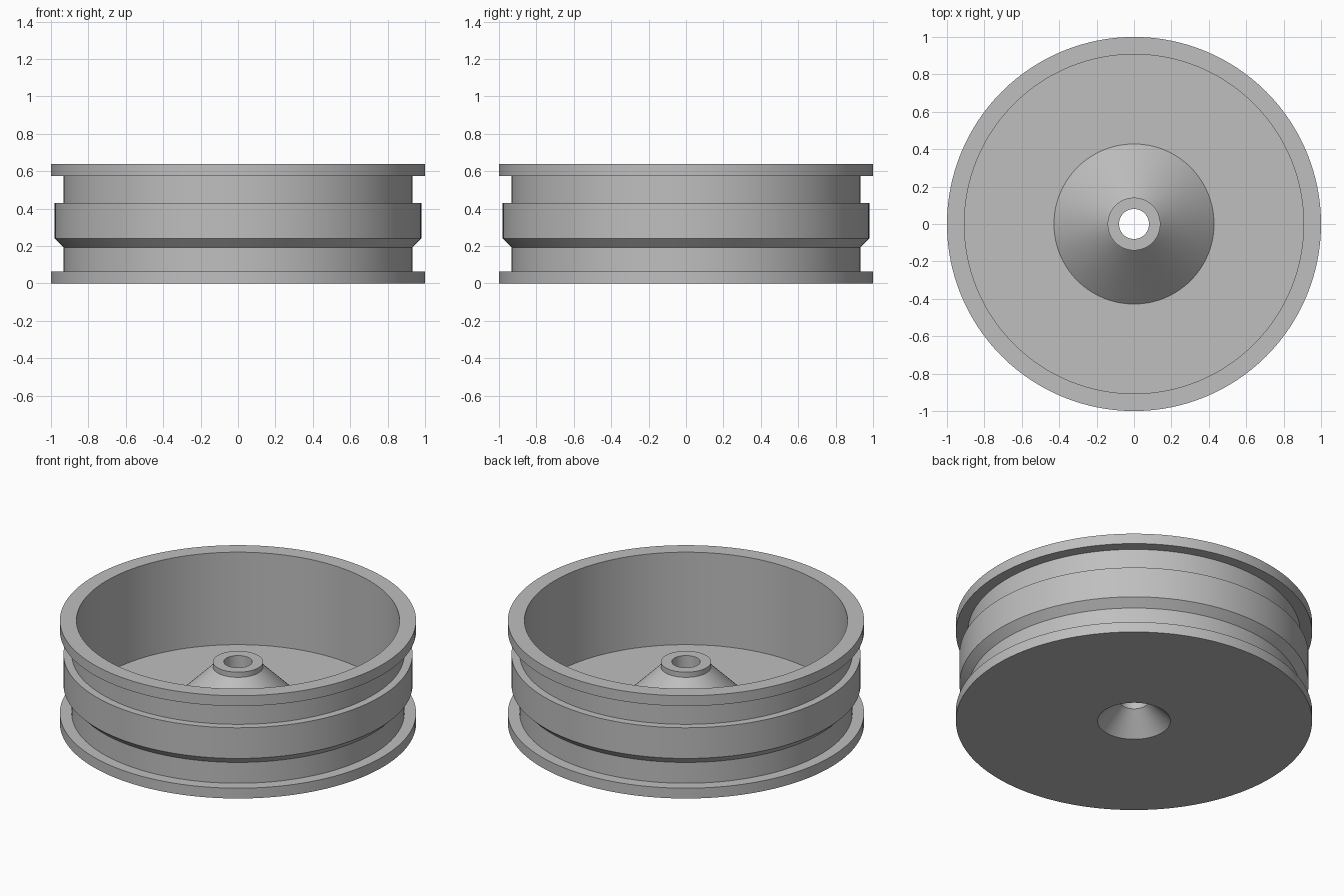
import bpy
import bmesh
import math

cube = bpy.data.objects.get("Cube")
if cube:
    bpy.data.objects.remove(cube)

SEGMENTS = 128

grey = bpy.data.materials.new("plain_grey")
grey.use_nodes = True
colour = (0.52, 0.52, 0.52, 1)
grey.diffuse_color = colour
grey.node_tree.nodes["Principled BSDF"].inputs["Base Color"].default_value = colour


def lathe(name, profile):
    """Spin a closed (radius, height) profile around the z axis."""
    bm = bmesh.new()
    verts = [bm.verts.new((r, 0, z)) for r, z in profile]
    edges = [bm.edges.new((v, verts[(i + 1) % len(verts)])) for i, v in enumerate(verts)]
    bmesh.ops.spin(bm, geom=verts + edges, cent=(0, 0, 0), axis=(0, 0, 1),
                   angle=math.tau, steps=SEGMENTS, use_merge=True)
    bmesh.ops.remove_doubles(bm, verts=bm.verts, dist=0.0001)
    bmesh.ops.recalc_face_normals(bm, faces=bm.faces)
    mesh = bpy.data.meshes.new(name)
    bm.to_mesh(mesh)
    bm.free()
    mesh.materials.append(grey)
    obj = bpy.data.objects.new(name, mesh)
    bpy.context.collection.objects.link(obj)
    bpy.ops.object.select_all(action="DESELECT")
    obj.select_set(True)
    bpy.context.view_layer.objects.active = obj
    bpy.ops.object.shade_smooth_by_angle(angle=math.radians(25))
    return obj


# Outer wall: two flanges, grooves and a raised middle band
outer_wall = [(1, 0), (1, 0.064), (0.934, 0.064), (0.934, 0.193),
              (0.98, 0.239), (0.98, 0.429), (0.934, 0.429),
              (0.934, 0.573), (1, 0.573), (1, 0.637)]
# Inside of the drum, down to the floor
inner_wall = [(0.907, 0.637), (0.907, 0.064)]
# Conical hub with a short collar
hub = [(0.428, 0.064), (0.141, 0.35), (0.141, 0.382)]
# Axle bore and the countersink underneath
bore = [(0.08, 0.382), (0.08, 0.125), (0.205, 0)]

lathe("wheel_rim", outer_wall + inner_wall + hub + bore)
